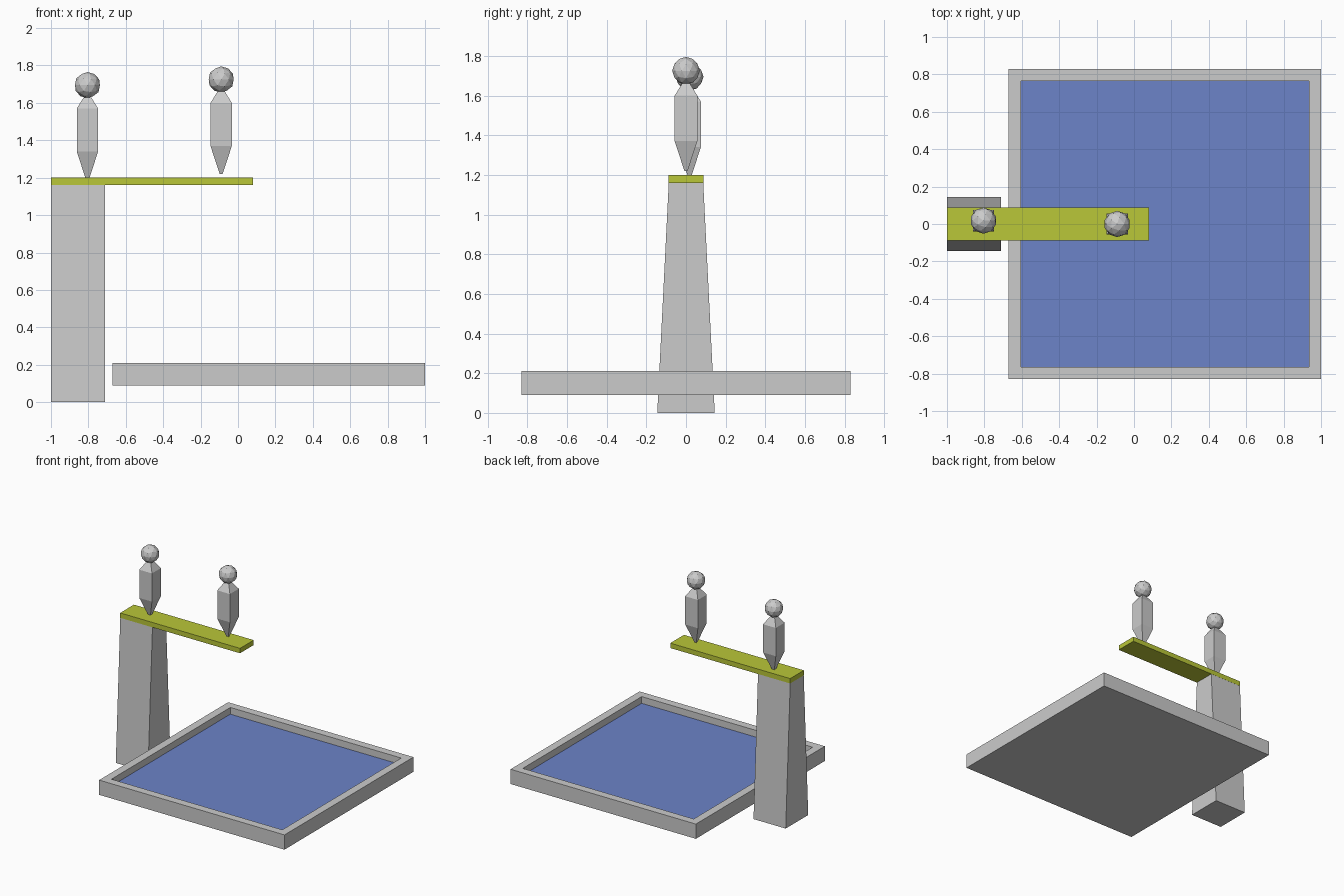
import bpy, bmesh
from mathutils import Vector, Matrix

if "Cube" in bpy.data.objects:
    bpy.data.objects.remove(bpy.data.objects["Cube"])


def material(name, color):
    m = bpy.data.materials.new(name)
    m.diffuse_color = color
    m.use_nodes = True
    m.node_tree.nodes["Principled BSDF"].inputs["Base Color"].default_value = m.diffuse_color
    return m


def finish(bm, name, mat=None):
    bmesh.ops.recalc_face_normals(bm, faces=bm.faces)
    mesh = bpy.data.meshes.new(name)
    bm.to_mesh(mesh)
    bm.free()
    obj = bpy.data.objects.new(name, mesh)
    bpy.context.collection.objects.link(obj)
    if mat:
        mesh.materials.append(mat)
    return obj


def loft(name, cx, cy, rings, mat=None):
    """Stack of rectangular rings (half x, half y, z), capped at both ends."""
    bm = bmesh.new()
    loops = [[bm.verts.new((cx + sx * hx, cy + sy * hy, z))
              for sx, sy in ((-1, -1), (1, -1), (1, 1), (-1, 1))]
             for hx, hy, z in rings]
    for a, b in zip(loops, loops[1:]):
        for i in range(4):
            j = (i + 1) % 4
            bm.faces.new((a[i], a[j], b[j], b[i]))
    bm.faces.new(loops[0][::-1])
    bm.faces.new(loops[-1])
    return finish(bm, name, mat)


yellow = material("board_yellow", (0.49, 0.57, 0.04, 1))
blue = material("water_blue", (0.15, 0.23, 0.58, 1))

# Tapered tower and diving board
loft("tower", -0.855, 0, [(0.145, 0.145, 0), (0.145, 0.087, 1.16)])
loft("diving_board", -0.46, 0, [(0.54, 0.088, 1.16), (0.54, 0.088, 1.2)], yellow)

# Pool basin: outer wall, rim and recessed floor in one loft
px, hx, hy, rim = 0.165, 0.835, 0.83, 0.065
loft("pool_basin", px, 0, [(hx, hy, 0.09), (hx, hy, 0.21),
                           (hx - rim, hy - rim, 0.21), (hx - rim, hy - rim, 0.11)])

# Water surface
bm = bmesh.new()
bmesh.ops.create_grid(bm, x_segments=1, y_segments=1, size=1,
                      matrix=Matrix.Translation((px, 0, 0.155))
                      @ Matrix.Diagonal((hx - rim, hy - rim, 1, 1)))
finish(bm, "water", blue)


# Divers: pointed four-sided body with a low-poly ball head
def diver(name, x, y, z):
    loft(name + "_body", x, y, [(0.008, 0.008, z), (0.057, 0.057, z + 0.15),
                                (0.057, 0.057, z + 0.38), (0.02, 0.02, z + 0.44)])
    bm = bmesh.new()
    bmesh.ops.create_icosphere(bm, subdivisions=2, radius=0.07,
                               matrix=Matrix.Translation(Vector((x, y, z + 0.505))))
    finish(bm, name + "_head")


diver("waiting_diver", -0.805, 0.018, 1.19)
diver("front_diver", -0.09, 0.0, 1.22)
